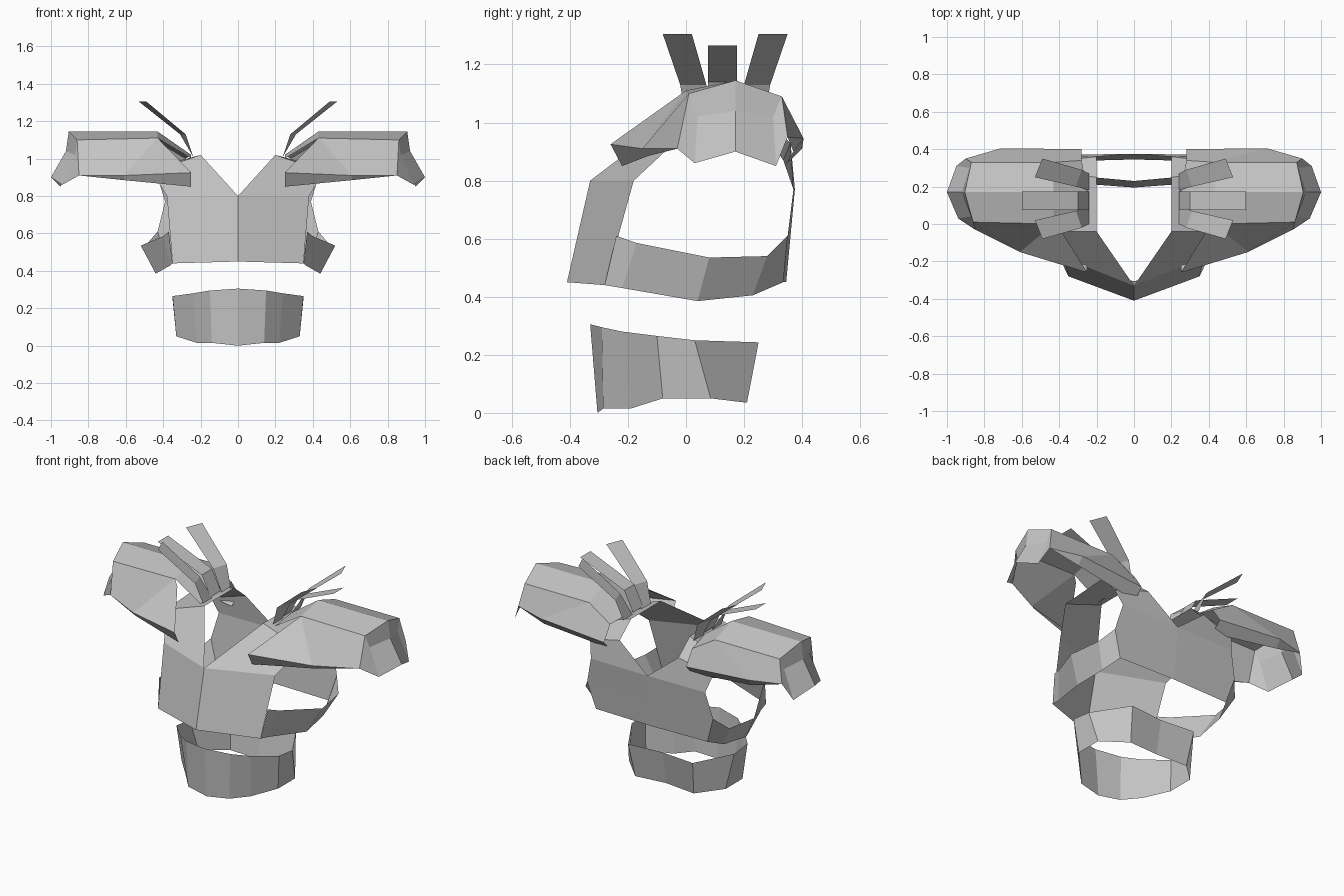
import bpy
import bmesh

default_cube = bpy.data.objects.get("Cube")
if default_cube:
    bpy.data.objects.remove(default_cube, do_unlink=True)

# One plain grey finish for every plate
grey = bpy.data.materials.new("plain_grey")
grey.use_nodes = True
grey_colour = (0.55, 0.55, 0.55, 1.0)
grey.diffuse_color = grey_colour
for node in grey.node_tree.nodes:
    if node.type == "BSDF_PRINCIPLED":
        node.inputs["Base Color"].default_value = grey_colour
        node.inputs["Roughness"].default_value = 0.8


def plate(name, *rows):
    """Skin neighbouring rows of points into a thin sheet, mirrored across x."""
    bm = bmesh.new()
    grid = [[bm.verts.new(point) for point in row] for row in rows]
    for lower, upper in zip(grid, grid[1:]):
        for i in range(len(lower) - 1):
            bm.faces.new((lower[i], lower[i + 1], upper[i + 1], upper[i]))
    bmesh.ops.remove_doubles(bm, verts=bm.verts[:], dist=0.001)
    bmesh.ops.recalc_face_normals(bm, faces=bm.faces[:])
    mesh = bpy.data.meshes.new(name)
    bm.to_mesh(mesh)
    bm.free()
    mesh.materials.append(grey)
    obj = bpy.data.objects.new(name, mesh)
    bpy.context.collection.objects.link(obj)
    mirror = obj.modifiers.new("left_right_mirror", "MIRROR")
    mirror.use_axis[0] = True
    mirror.use_clip = True
    mirror.merge_threshold = 0.001
    return obj


def flip_depth(row, middle):
    """Reflect a row of points front to back about a middle plane."""
    return [(x, middle * 2 - y, z) for x, y, z in row]


# Breast plate, folded at the chest and running up into the shoulder straps
strap_front = [(.2, -.04, 1.02), (.46, -.04, .93)]
strap_back = [(.2, .25, 1.02), (.46, .28, .95)]
plate("breast_plate",
      [(0, -.41, .45), (.35, -.28, .44)],
      [(0, -.33, .8), (.38, -.18, .8)],
      strap_front)
plate("shoulder_strap", strap_front, strap_back)

# Back plate, hanging from the straps
back_low = (.38, .335, .45)
back_waist = (.43, .35, .61)
plate("back_plate",
      strap_back,
      [(.2, .36, .93), (.42, .335, .87)],
      [(0, .375, .77), (.39, .37, .77)],
      [(0, .36, .61), back_waist],
      [(0, .345, .45), back_low])

# Band around the ribs, joining front to back
plate("rib_band",
      [(.35, -.28, .44), (.36, -.22, .43), (.44, .04, .385), (.42, .23, .405), back_low],
      [(.37, -.24, .61), (.4, -.17, .585), (.52, .08, .535), (.49, .28, .54), back_waist])

# Separate waist belt
plate("waist_belt",
      [(0, -.305, 0), (.14, -.285, .015), (.22, -.19, .015), (.33, -.08, .05),
       (.33, .085, .05), (.2, .21, .035), (0, .195, .04)],
      [(0, -.33, .305), (.15, -.29, .295), (.24, -.22, .28), (.35, -.1, .265),
       (.35, .03, .25), (.22, .25, .243), (0, .23, .243)])

# Shoulder pad: roof, outer end, front flap and rear flap
front_roof = [(.25, 0, 1), (.43, 0, 1.11), (.86, .01, 1.1)]
ridge = [(.25, .17, 1.02), (.43, .17, 1.145), (.905, .17, 1.145)]
rear_roof = [(.28, .34, 1), (.43, .33, 1.09), (.87, .33, 1.09)]
plate("pad_roof", front_roof, ridge, rear_roof)

front_rim = (.94, .03, .86)
rear_rim = (.95, .31, .85)
plate("pad_outer_end",
      [front_roof[-1], (.87, .04, 1.02), front_rim],
      [ridge[-1], (.92, .17, 1.04), (1, .17, .9)],
      [rear_roof[-1], (.88, .3, 1.02), rear_rim])

flap_tip = (.85, -.03, .91)
plate("pad_front_flap",
      [(.25, -.22, .85), (.61, -.13, .885), flap_tip],
      [(.25, -.26, .925), (.61, -.15, .91), flap_tip],
      [(.4, -.02, 1.08), front_roof[1], front_roof[-1]])
plate("pad_front_corner", [flap_tip, front_roof[-1]], [front_rim, (.87, .04, 1.02)])

rear_tip = (.9, .35, .95)
plate("pad_rear_flap",
      [(.28, .34, .85), (.71, .37, .9), rear_tip],
      [(.28, .4, .91), (.71, .405, .945), rear_tip],
      rear_roof)
plate("pad_rear_corner", [rear_tip, rear_roof[-1]], [rear_rim, (.88, .3, 1.02)])

# Three bent fins beside the neck; the rear one reflects the front one
fin_rows = [
    [(.24, 0, 1.01), (.24, .09, 1.01)],
    [(.28, -.02, 1.13), (.31, .07, 1.13)],
    [(.49, -.08, 1.305), (.53, .02, 1.305)],
]
plate("front_fin", *fin_rows)
plate("rear_fin", *[flip_depth(row, .135) for row in fin_rows])
middle_path = [(.24, 1.02), (.3, 1.14), (.6, 1.265)]
plate("middle_fin", *[[(x, .075, z), (x, .175, z)] for x, z in middle_path])
